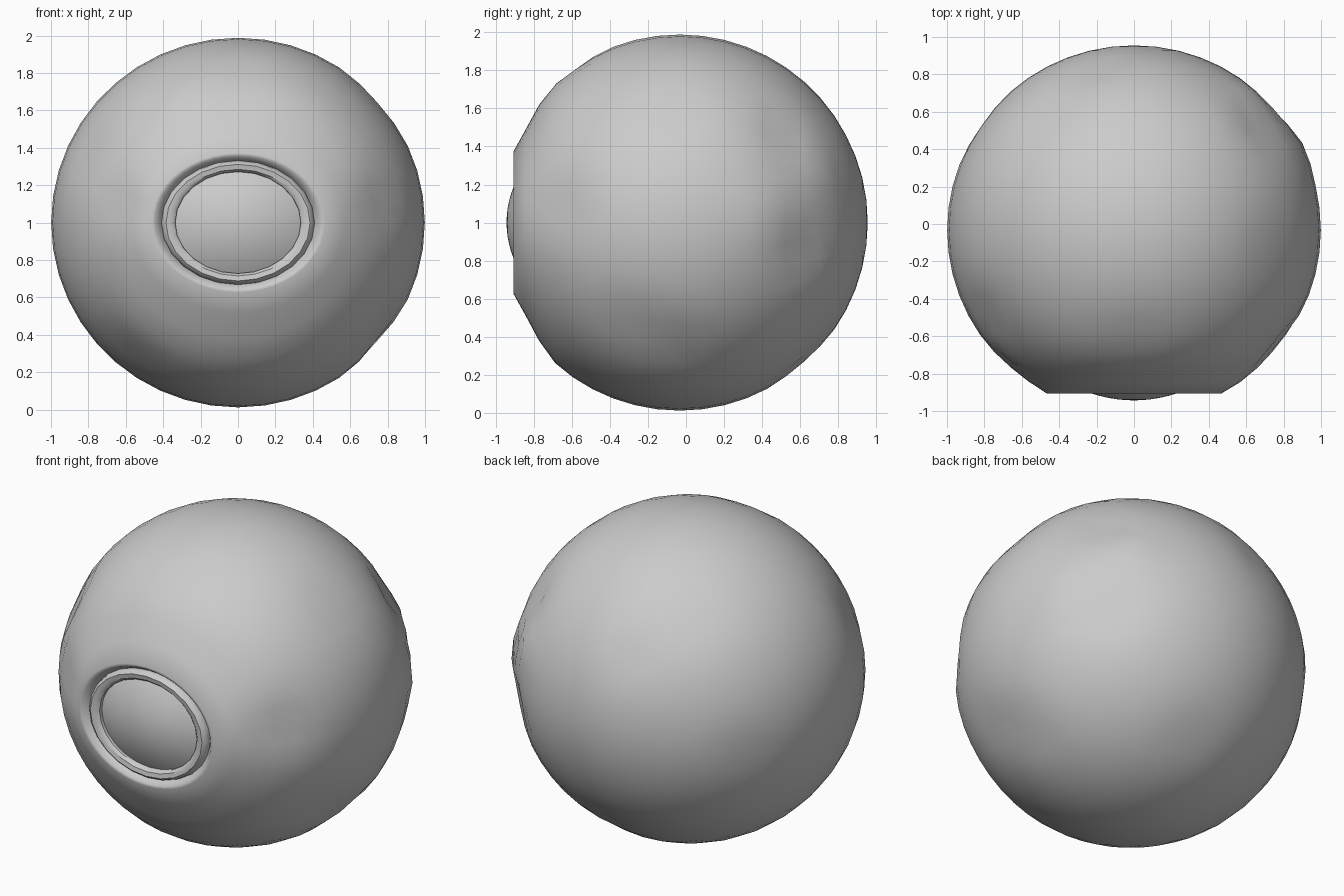
import bpy, bmesh, math
from mathutils import Vector

if "Cube" in bpy.data.objects:
    bpy.data.objects.remove(bpy.data.objects["Cube"])

SEG = 44
CENTRE = Vector((0, -0.033, 1.0))


def finish(bm, name, angle=60):
    bmesh.ops.recalc_face_normals(bm, faces=bm.faces[:])
    me = bpy.data.meshes.new(name)
    bm.to_mesh(me)
    bm.free()
    ob = bpy.data.objects.new(name, me)
    bpy.context.collection.objects.link(ob)
    bpy.ops.object.select_all(action='DESELECT')
    ob.select_set(True)
    bpy.context.view_layer.objects.active = ob
    bpy.ops.object.shade_smooth_by_angle(angle=math.radians(angle))
    return ob


def squash(r):
    # the front opening is wider than tall; fades out to a round body
    t = min(max((r - 0.46) / 0.3, 0), 1)
    return 0.81 + 0.19 * t * t * (3 - 2 * t)


def lathe(bm, profile, seg, zscale, closed=False):
    # revolve (radius, y) points around the y axis
    rings = []
    for r, y in profile:
        if r < 1e-5:
            rings.append([bm.verts.new((0, y, 1))])
            continue
        s = zscale(r, y)
        rings.append([bm.verts.new((r * math.cos(2 * math.pi * i / seg), y,
                                    1 + s * r * math.sin(2 * math.pi * i / seg)))
                      for i in range(seg)])
    pairs = list(zip(rings, rings[1:]))
    if closed:
        pairs.append((rings[-1], rings[0]))
    for a, b in pairs:
        for i in range(seg):
            j = (i + 1) % seg
            if len(a) == 1:
                bm.faces.new((a[0], b[j], b[i]))
            elif len(b) == 1:
                bm.faces.new((a[i], a[j], b[0]))
            else:
                bm.faces.new((a[i], a[j], b[j], b[i]))


# rough round body, ending in a lip that dips inward around the opening
R = 0.988
end = math.pi - math.asin(0.46 / R)
rows = 22
body = [(R * math.sin(end * k / rows), CENTRE.y + R * math.cos(end * k / rows))
        for k in range(rows + 1)]
body += [(0.44, -0.905), (0.415, -0.875), (0.39, -0.84), (0.35, -0.78)]
bm = bmesh.new()
lathe(bm, body, SEG, lambda r, y: squash(r) if y < 0 else 1.0)

# dents and bumps: direction from the centre, height, width
dents = [
    ((0.72, 0.60, 0.50), -0.035, 0.13), ((0.62, 0.74, 0.28), 0.020, 0.12),
    ((0.90, 0.45, 0.05), 0.020, 0.14), ((0.75, 0.68, -0.15), -0.030, 0.14),
    ((0.80, -0.25, -0.55), -0.025, 0.15), ((0.75, 0.0, -0.65), -0.025, 0.13),
    ((0.78, -0.62, 0.10), -0.030, 0.14), ((-0.64, -0.76, 0.10), -0.025, 0.12),
    ((-0.80, -0.45, 0.40), -0.030, 0.13), ((0.0, -0.58, 0.80), -0.015, 0.15),
    ((0.75, -0.10, 0.65), -0.015, 0.18), ((-0.20, 0.85, 0.45), -0.015, 0.13),
    ((-0.55, -0.45, -0.72), -0.020, 0.14), ((0.10, 0.65, -0.75), -0.015, 0.15),
    ((-0.80, 0.55, -0.10), -0.012, 0.15), ((-0.45, 0.60, 0.65), -0.012, 0.15),
]
for v in bm.verts:
    if v.co.y < -0.86:
        continue
    d = (v.co - CENTRE).normalized()
    h = sum(a * math.exp(-((d - Vector(p).normalized()).length / w) ** 2)
            for p, a, w in dents)
    v.co += d * h
for v in bm.verts:
    v.co.x *= 1.011
finish(bm, "body", 70)

# raised rim around the opening
bm = bmesh.new()
rim = [(0.41, -0.865), (0.403, -0.89), (0.385, -0.905), (0.37, -0.902),
       (0.352, -0.90), (0.336, -0.885), (0.335, -0.84), (0.40, -0.82)]
lathe(bm, rim, 24, lambda r, y: 0.81, closed=True)
finish(bm, "rim", 40)

# domed window filling the opening
bm = bmesh.new()
dome = [(0.365 * k / 8, -0.943 + 0.095 * (k / 8) ** 2) for k in range(9)]
lathe(bm, dome, 36, lambda r, y: 0.83)
finish(bm, "window_dome", 70)
